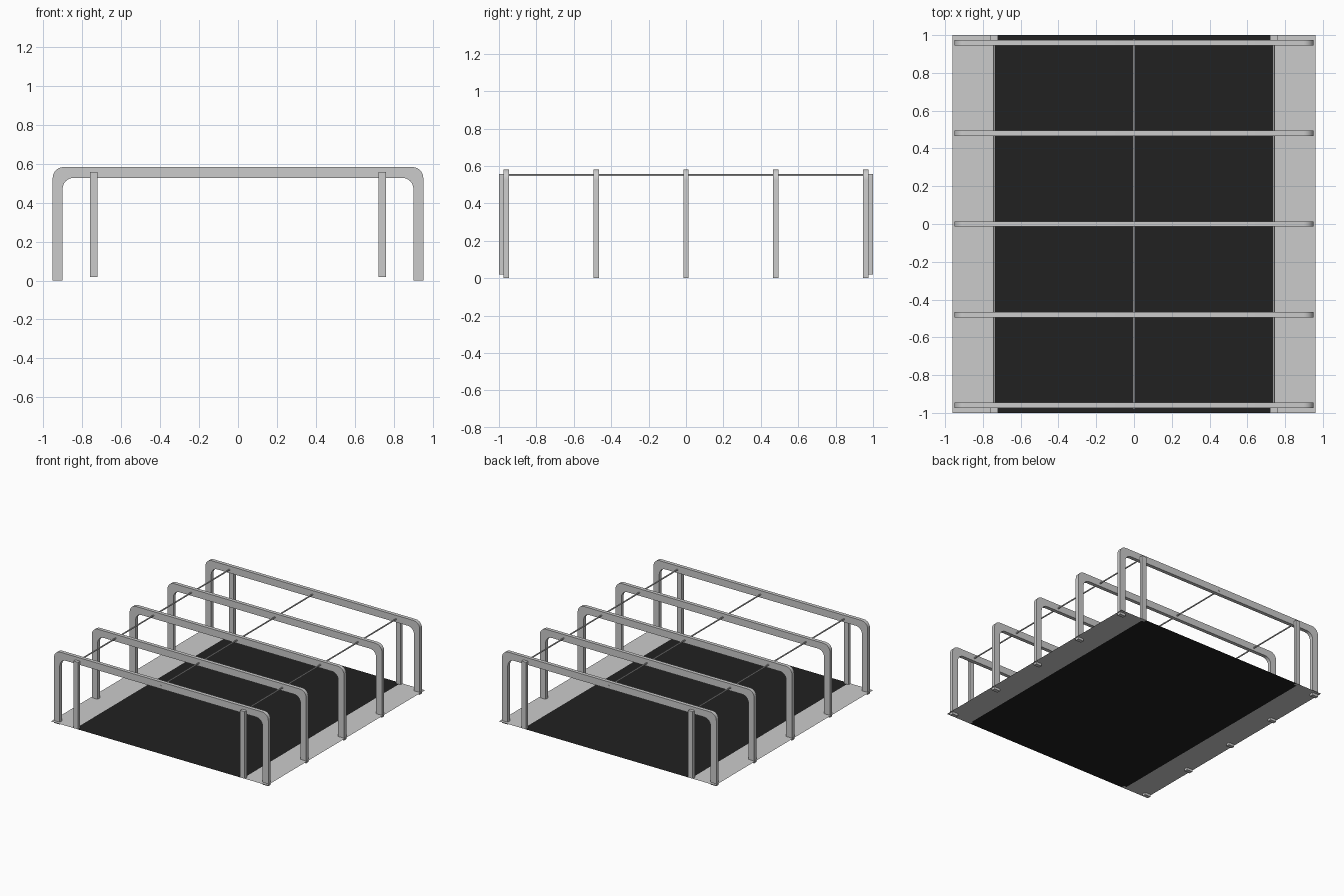
import bpy, bmesh, math

if "Cube" in bpy.data.objects:
    bpy.data.objects.remove(bpy.data.objects["Cube"])

def obj_from_bm(bm, name):
    bmesh.ops.recalc_face_normals(bm, faces=bm.faces[:])
    me = bpy.data.meshes.new(name)
    bm.to_mesh(me)
    bm.free()
    ob = bpy.data.objects.new(name, me)
    bpy.context.collection.objects.link(ob)
    return ob

def box(name, x0, x1, y0, y1, z0, z1):
    bm = bmesh.new()
    bmesh.ops.create_cube(bm, size=1)
    for v in bm.verts:
        v.co.x = x1 if v.co.x > 0 else x0
        v.co.y = y1 if v.co.y > 0 else y0
        v.co.z = z1 if v.co.z > 0 else z0
    return obj_from_bm(bm, name)

def sheet(name, x0, x1, z):
    bm = bmesh.new()
    bm.faces.new([bm.verts.new(p) for p in
                  ((x0, -1, z), (x1, -1, z), (x1, 1, z), (x0, 1, z))])
    me = bpy.data.meshes.new(name)
    bm.to_mesh(me)
    bm.free()
    ob = bpy.data.objects.new(name, me)
    bpy.context.collection.objects.link(ob)
    return ob

def half_arch(x, top, r, n=8):
    """Right half of an arch outline, from the foot up to the rounded corner."""
    pts = [(x, 0)]
    for i in range(n + 1):
        a = math.pi / 2 * i / n
        pts.append((x - r + r * math.cos(a), top - r + r * math.sin(a)))
    return pts

def arch(name, y, depth=0.029):
    outer = half_arch(0.951, 0.582, 0.055)
    inner = half_arch(0.90, 0.526, 0.055)
    outer += [(-x, z) for x, z in reversed(outer)]
    inner += [(-x, z) for x, z in reversed(inner)]
    bm = bmesh.new()
    rings = [[bm.verts.new((x, y + s * depth / 2, z)) for x, z in pts]
             for pts in (outer, inner) for s in (-1, 1)]
    of, ob_, inf, inb = rings
    for a, b in ((of, ob_), (ob_, inb), (inb, inf), (inf, of)):
        for i in range(len(a) - 1):
            bm.faces.new((a[i], a[i + 1], b[i + 1], b[i]))
    for i in (0, -1):
        bm.faces.new((of[i], ob_[i], inb[i], inf[i]))
    ob = obj_from_bm(bm, name)
    for p in ob.data.polygons:
        p.use_smooth = True
    bpy.context.view_layer.objects.active = ob
    ob.select_set(True)
    bpy.ops.object.shade_smooth_by_angle(angle=math.radians(30))
    ob.select_set(False)

# Five rounded arch frames
for i in range(5):
    arch(f"arch_frame_{i + 1}", -0.96 + 0.48 * i)

# Four corner posts at the ends
for sx, side in ((-1, "left"), (1, "right")):
    for sy, end in ((-1, "front"), (1, "back")):
        ys = sorted((sy * 0.974, sy * 1.0))
        box(f"{end}_{side}_post", sx * 0.74 - 0.02, sx * 0.74 + 0.02, *ys, 0.019, 0.557)

# Long thin rods
for x, half, name in ((-0.74, 0.99, "left_rod"), (0, 0.98, "centre_rod"), (0.74, 0.99, "right_rod")):
    bpy.ops.mesh.primitive_cylinder_add(vertices=12, radius=0.0055, depth=2 * half,
                                        location=(x, 0, 0.551), rotation=(math.pi / 2, 0, 0))
    bpy.context.object.name = name
    bpy.ops.object.shade_smooth_by_angle(angle=math.radians(40))
    bpy.context.object.select_set(False)

# Ground sheets: grey margins and dark bed
GROUND = 0.019
sheet("left_margin", -0.96, -0.745, GROUND)
sheet("right_margin", 0.745, 0.96, GROUND)
bed = sheet("dark_bed", -0.745, 0.745, GROUND)
mat = bpy.data.materials.new("dark_cloth")
mat.diffuse_color = (0.015, 0.015, 0.015, 1)
mat.use_nodes = True
mat.node_tree.nodes["Principled BSDF"].inputs["Base Color"].default_value = mat.diffuse_color
bed.data.materials.append(mat)
